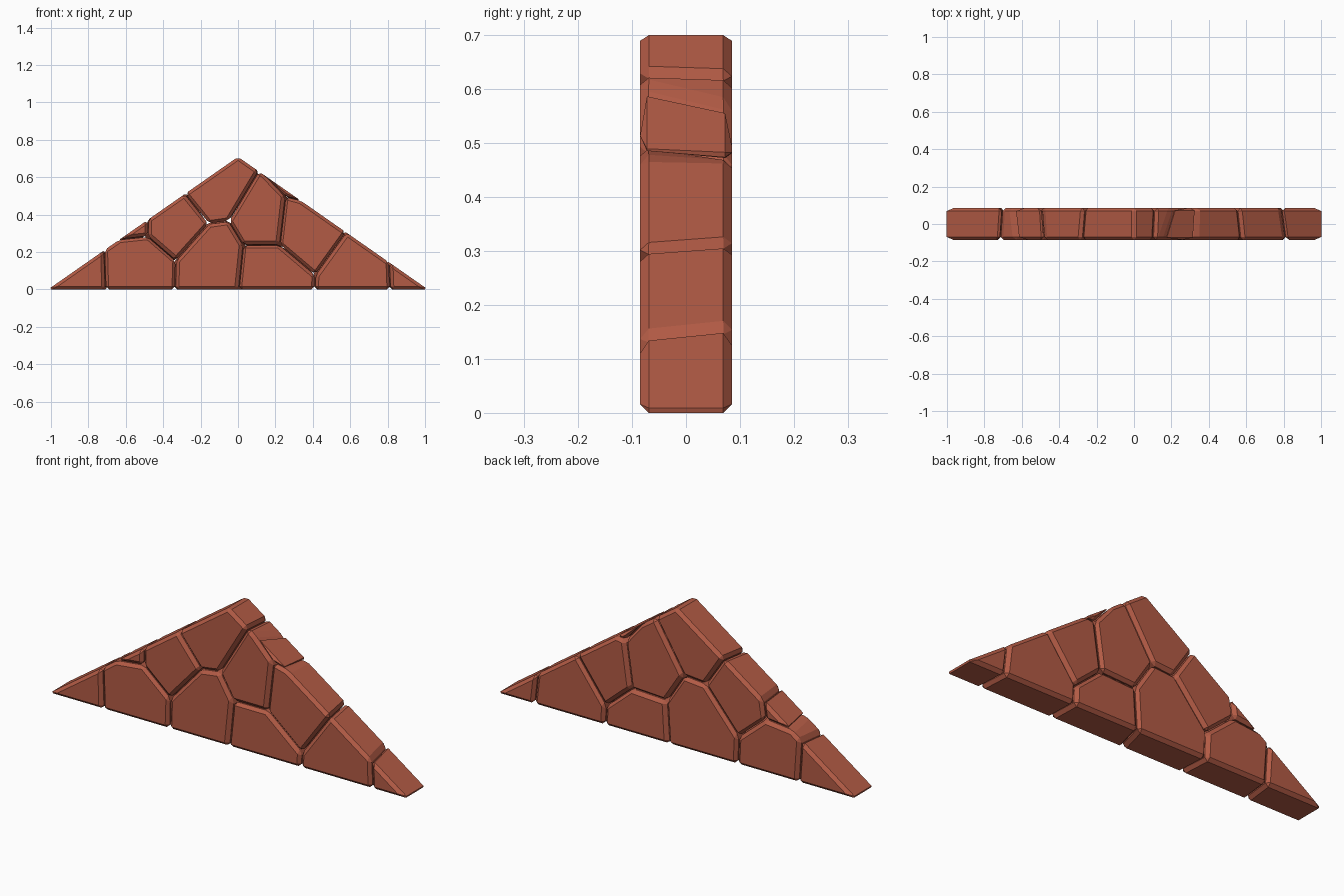
import bpy, bmesh
from mathutils import Vector

if "Cube" in bpy.data.objects:
    bpy.data.objects.remove(bpy.data.objects["Cube"])

W, H, D = 1.0155, 0.709, 0.085      # outline before the edges are chamfered
GAP, BEVEL = 0.0025, 0.016


def slope(x):
    return H * (1 - abs(x) / W)


# Seam points: front x, z and back x, z (None = on the sloping top)
N = None
P = {
    'L': (-W, 0, -W, 0), 'R': (W, 0, W, 0), 'top': (0, N, 0, N),
    'b1': (-.71, 0, -.69, 0), 'b2': (-.335, 0, -.345, 0), 'b3': (0, 0, .045, 0),
    'b4': (.41, 0, .405, 0), 'b5': (.815, 0, .805, 0),
    'a': (-.716, N, -.705, N), 'c': (-.63, N, -.65, N), 'd': (-.48, N, -.49, N),
    's': (-.285, N, -.27, N), 't': (.11, N, .118, N), 'n': (.15, N, .205, N),
    'o': (.33, N, .338, N), 'z': (.58, N, .562, N), 'h': (.81, N, .785, N),
    'v': (-.33, .155, -.352, .14), 'j': (-.48, .285, -.505, .27),
    'p': (-.155, .35, -.165, .36), 'r': (-.05, .365, -.042, .37),
    'q': (.025, .24, .058, .215), 'w': (.22, .24, .255, .225),
    'm': (.25, .50, .29, .465), 'y': (.415, .075, .40, .10),
}
# Stones listed counter-clockwise as seen from the front
STONES = {
    'left_tip_stone': 'L b1 a', 'lower_left_stone': 'b1 b2 v j c a',
    'left_sliver_stone': 'c j d', 'upper_left_stone': 'v p s d j',
    'base_middle_left_stone': 'b2 b3 q r p v', 'peak_stone': 's p r t top',
    'upper_right_stone': 'r q w m n t', 'right_sliver_stone': 'n m o',
    'right_slope_stone': 'w y z o m', 'base_middle_right_stone': 'b3 b4 y w q',
    'lower_right_stone': 'b4 b5 h z y', 'right_tip_stone': 'b5 R h',
}

brick = bpy.data.materials.new('brick_red')
brick.diffuse_color = (.45, .105, .06, 1)
brick.use_nodes = True
brick.node_tree.nodes["Principled BSDF"].inputs["Base Color"].default_value = brick.diffuse_color


def outline(names, k):
    pts = []
    for n in names:
        x, z = P[n][k], P[n][k + 1]
        pts.append(Vector((x, slope(x) if z is None else z)))
    return pts


def on_edge(a, b):
    m = (a + b) / 2
    return m.y < 1e-5 or abs(slope(m.x) - m.y) < 1e-4


def shrink(pts):
    """Pull the seam edges in by GAP, keeping the outer edges in place."""
    count, lines = len(pts), []
    for i, a in enumerate(pts):
        b = pts[(i + 1) % count]
        d = (b - a).normalized()
        nrm = Vector((-d.y, d.x))
        lines.append((nrm, nrm.dot(a) + (0 if on_edge(a, b) else GAP)))
    out = []
    for i in range(count):
        (n1, c1), (n2, c2) = lines[i - 1], lines[i]
        det = n1.x * n2.y - n1.y * n2.x
        if abs(det) < .05:
            out.append(pts[i] + n2 * GAP)
        else:
            out.append(Vector(((c1 * n2.y - c2 * n1.y) / det,
                               (n1.x * c2 - n2.x * c1) / det)))
    return out


# Build each stone as a chamfered block between its front and back outline
for name, keys in STONES.items():
    keys = keys.split()
    bm = bmesh.new()
    front = [bm.verts.new((p.x, -D, p.y)) for p in shrink(outline(keys, 0))]
    back = [bm.verts.new((p.x, D, p.y)) for p in shrink(outline(keys, 2))]
    bm.faces.new(front)
    bm.faces.new(back[::-1])
    for i in range(len(keys)):
        j = (i + 1) % len(keys)
        bm.faces.new((front[j], front[i], back[i], back[j]))
    bmesh.ops.recalc_face_normals(bm, faces=bm.faces[:])
    bmesh.ops.bevel(bm, geom=bm.edges[:], offset=BEVEL, offset_type='OFFSET',
                    segments=1, affect='EDGES', profile=.5, clamp_overlap=True)
    mesh = bpy.data.meshes.new(name)
    bm.to_mesh(mesh)
    bm.free()
    mesh.materials.append(brick)
    bpy.context.collection.objects.link(bpy.data.objects.new(name, mesh))
